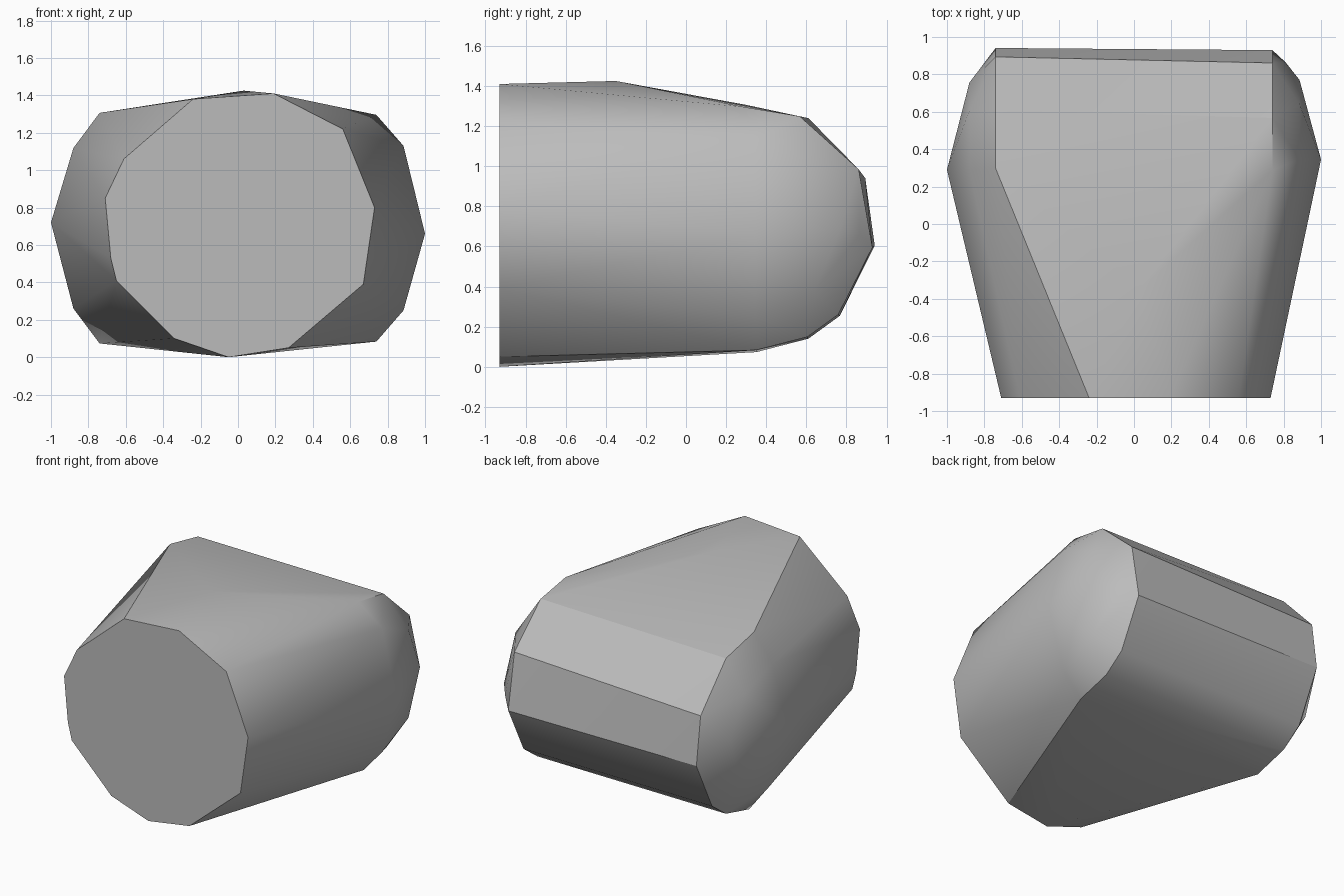
import bpy
import bmesh
from math import sin, cos, radians

default_cube = bpy.data.objects.get("Cube")
if default_cube:
    bpy.data.objects.remove(default_cube, do_unlink=True)

# One plain grey for the whole block
grey = bpy.data.materials.new("plain grey")
grey.use_nodes = True
colour = (0.5, 0.5, 0.5, 1)
grey.diffuse_color = colour
grey.node_tree.nodes["Principled BSDF"].inputs["Base Color"].default_value = colour


def arc_points(x, radius, angles, centre_y=0.33, centre_z=0.69):
    """Points on a rounded rear rib, in the plane at x."""
    return [(x, centre_y + radius * cos(radians(a)), centre_z + radius * sin(radians(a)))
            for a in angles]


# Flat, slightly irregular front face
front_y = -0.93
front_outline = [(-0.71, 0.85), (-0.61, 1.06), (-0.24, 1.38), (0.19, 1.41),
                 (0.56, 1.22), (0.73, 0.80), (0.67, 0.39), (0.27, 0.05),
                 (-0.05, 0), (-0.34, 0.10), (-0.65, 0.41), (-0.68, 0.53)]
points = [(x, front_y, z) for x, z in front_outline]

# Crown of the top surface
points.append((0.03, -0.35, 1.425))

# Right rear: rib, bulging shoulder and tip
points += arc_points(-0.74, 0.617, (93, 63, 24, -8, -45, -63, -88))
points += arc_points(-0.88, 0.43, (95, 50, 8, -40, -90))
points.append((-1, 0.29, 0.72))

# Left rear: rib, bulging shoulder and tip
points += arc_points(0.74, 0.607, (94, 67, 29, -9, -45, -63, -88))
points += arc_points(0.885, 0.44, (88, 45, 0, -45, -88))
points.append((0.81, 0.865, 0.66))
points.append((1, 0.345, 0.66))

# Wrap the points in one convex skin
bm = bmesh.new()
for point in points:
    bm.verts.new(point)
hull = bmesh.ops.convex_hull(bm, input=bm.verts[:])
loose = {v for v in hull["geom_interior"] + hull["geom_unused"]
         if isinstance(v, bmesh.types.BMVert)}
bmesh.ops.delete(bm, geom=list(loose), context="VERTS")
bmesh.ops.dissolve_limit(bm, angle_limit=radians(0.5), verts=bm.verts[:], edges=bm.edges[:])
bmesh.ops.recalc_face_normals(bm, faces=bm.faces[:])

mesh = bpy.data.meshes.new("tapered_block")
bm.to_mesh(mesh)
bm.free()
mesh.materials.append(grey)
block = bpy.data.objects.new("tapered_block", mesh)
bpy.context.collection.objects.link(block)

# Soft shading, with the strong folds kept crisp
bpy.ops.object.select_all(action="DESELECT")
block.select_set(True)
bpy.context.view_layer.objects.active = block
bpy.ops.object.shade_smooth_by_angle(angle=radians(30))
